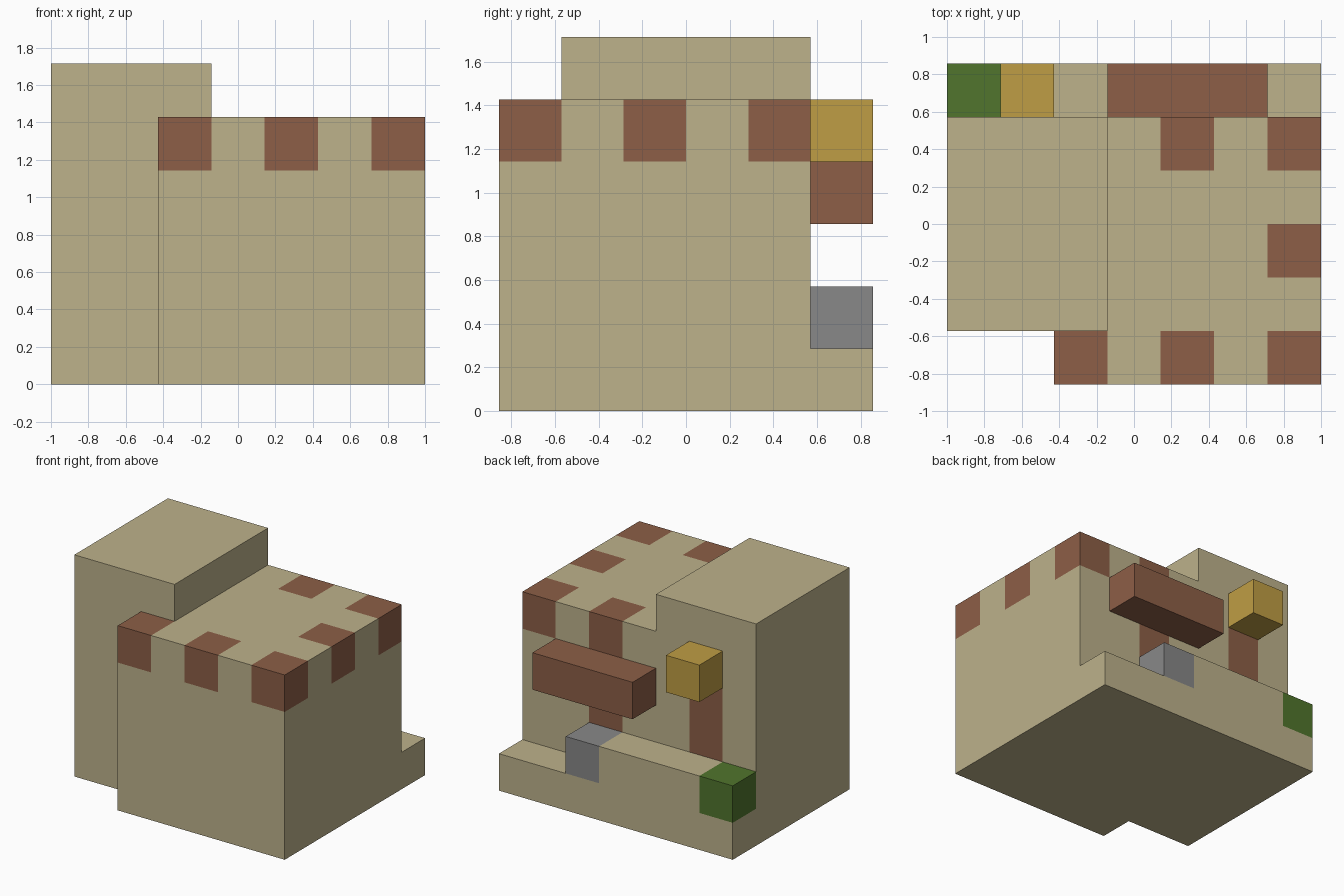
import bpy, bmesh
from mathutils import Vector

if "Cube" in bpy.data.objects:
    bpy.data.objects.remove(bpy.data.objects["Cube"], do_unlink=True)

U = 2 / 7                              # edge of one block
ORIGIN = Vector((-1, -3 * U, 0))       # lower corner of the block grid


def material(name, colour):
    mat = bpy.data.materials.new(name)
    mat.use_nodes = True
    mat.diffuse_color = (*colour, 1)
    bsdf = next(n for n in mat.node_tree.nodes if n.type == 'BSDF_PRINCIPLED')
    bsdf.inputs["Base Color"].default_value = (*colour, 1)
    bsdf.inputs["Roughness"].default_value = 0.9
    return mat


MATS = {
    "sand": material("sand", (0.51, 0.445, 0.26)),
    "brick": material("brick_brown", (0.266, 0.114, 0.063)),
    "gold": material("gold", (0.52, 0.337, 0.058)),
    "green": material("leaf_green", (0.082, 0.178, 0.026)),
    "grey": material("stone_grey", (0.246, 0.246, 0.246)),
}
SLOTS = list(MATS)
blocks = {}                            # grid cell -> (part, colour)


def fill(part, colour, xs, ys, zs):
    """Fill inclusive block ranges; later parts replace earlier ones."""
    for x in range(xs[0], xs[1] + 1):
        for y in range(ys[0], ys[1] + 1):
            for z in range(zs[0], zs[1] + 1):
                blocks[x, y, z] = (part, colour)


def one(part, colour, x, y, z):
    fill(part, colour, (x, x), (y, y), (z, z))


# Main masses
fill("main_block", "sand", (2, 6), (0, 4), (0, 4))
fill("tower", "sand", (0, 1), (1, 4), (0, 4))
fill("tower", "sand", (0, 2), (1, 4), (5, 5))
fill("rear_ledge", "sand", (0, 6), (5, 5), (0, 0))
fill("rear_ledge", "sand", (0, 3), (5, 5), (1, 1))

# Alternating brick blocks along the roof edge
for x, y in [(2, 0), (4, 0), (6, 0), (6, 2), (6, 4), (4, 4)]:
    one("main_block", "brick", x, y, 4)

# Brick strips in the rear wall
fill("main_block", "brick", (4, 4), (4, 4), (2, 4))
fill("tower", "brick", (1, 1), (4, 4), (2, 3))

# Blocks on the rear side
fill("rear_bar", "brick", (3, 5), (5, 5), (3, 3))
one("gold_block", "gold", 1, 5, 4)
one("stone_block", "grey", 4, 5, 1)
one("green_block", "green", 0, 5, 1)


def build(part):
    """Make one part from the block faces that are open to the air."""
    bm = bmesh.new()
    for cell, (owner, colour) in blocks.items():
        if owner != part:
            continue
        for axis in range(3):
            for side in (0, 1):
                step = [0, 0, 0]
                step[axis] = 2 * side - 1
                if tuple(c + s for c, s in zip(cell, step)) in blocks:
                    continue
                corner = Vector(cell)
                corner[axis] += side
                a, b = Vector(), Vector()
                a[(axis + 1) % 3] = b[(axis + 2) % 3] = 1
                ring = [corner, corner + a, corner + a + b, corner + b]
                if not side:
                    ring.reverse()
                face = bm.faces.new([bm.verts.new(ORIGIN + p * U) for p in ring])
                face.material_index = SLOTS.index(colour)
    bmesh.ops.remove_doubles(bm, verts=bm.verts, dist=0.001)
    # Merge flat faces of one colour into large panels
    bmesh.ops.dissolve_limit(bm, angle_limit=0.01, verts=bm.verts,
                             edges=bm.edges, delimit={'MATERIAL'})
    mesh = bpy.data.meshes.new(part)
    bm.to_mesh(mesh)
    bm.free()
    for mat in MATS.values():
        mesh.materials.append(mat)
    bpy.context.collection.objects.link(bpy.data.objects.new(part, mesh))


for part in dict.fromkeys(owner for owner, _ in blocks.values()):
    build(part)
